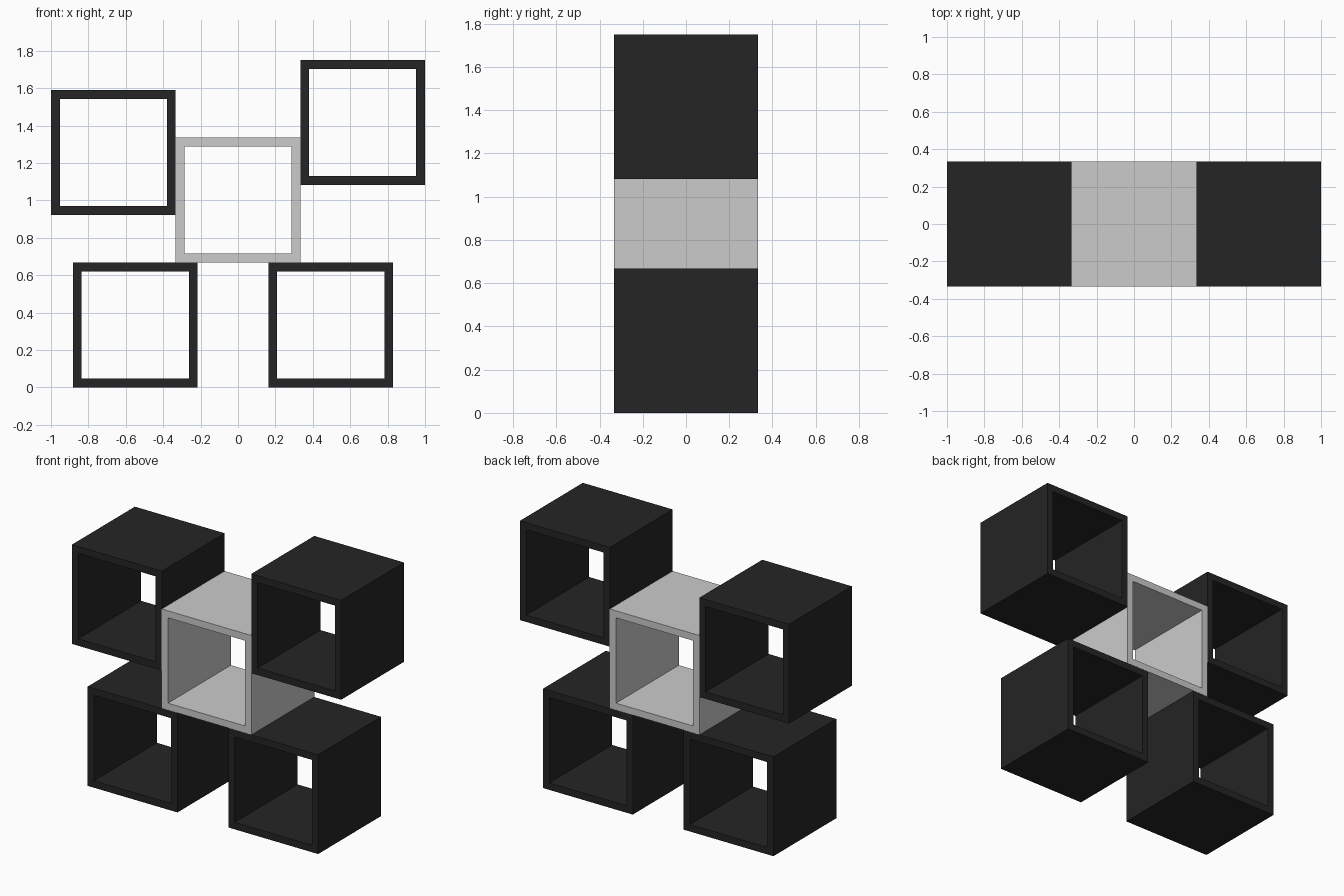
import bpy, bmesh

if "Cube" in bpy.data.objects:
    bpy.data.objects.remove(bpy.data.objects["Cube"])

SIZE = 0.667      # outer edge of each cube
WALL = 0.047      # panel thickness

black = bpy.data.materials.new("black_panel")
black.diffuse_color = (0.018, 0.018, 0.018, 1)
black.use_nodes = True
black.node_tree.nodes["Principled BSDF"].inputs["Base Color"].default_value = black.diffuse_color


def open_cube(name, x, z, mat=None):
    """Square tube, open at front and back; x, z is the lower left corner."""
    h = SIZE / 2
    bm = bmesh.new()

    def ring(r, y):
        return [bm.verts.new((sx * r, y, sz * r))
                for sx, sz in ((-1, -1), (1, -1), (1, 1), (-1, 1))]

    # closed loop of rings: outer front, outer back, inner back, inner front
    rings = [ring(h, -h), ring(h, h), ring(h - WALL, h), ring(h - WALL, -h)]
    for a, b in zip(rings, rings[1:] + rings[:1]):
        for i in range(4):
            j = (i + 1) % 4
            bm.faces.new((a[i], a[j], b[j], b[i]))
    bmesh.ops.recalc_face_normals(bm, faces=bm.faces)
    mesh = bpy.data.meshes.new(name)
    bm.to_mesh(mesh)
    bm.free()
    if mat:
        mesh.materials.append(mat)
    obj = bpy.data.objects.new(name, mesh)
    obj.location = (x + h, 0, z + h)
    bpy.context.collection.objects.link(obj)
    return obj


# Shelf cubes
open_cube("lower_left_cube", -0.883, 0, black)
open_cube("lower_right_cube", 0.162, 0, black)
open_cube("centre_cube", -0.3335, 0.668)
open_cube("upper_left_cube", -1.0, 0.922, black)
open_cube("upper_right_cube", 0.333, 1.082, black)
